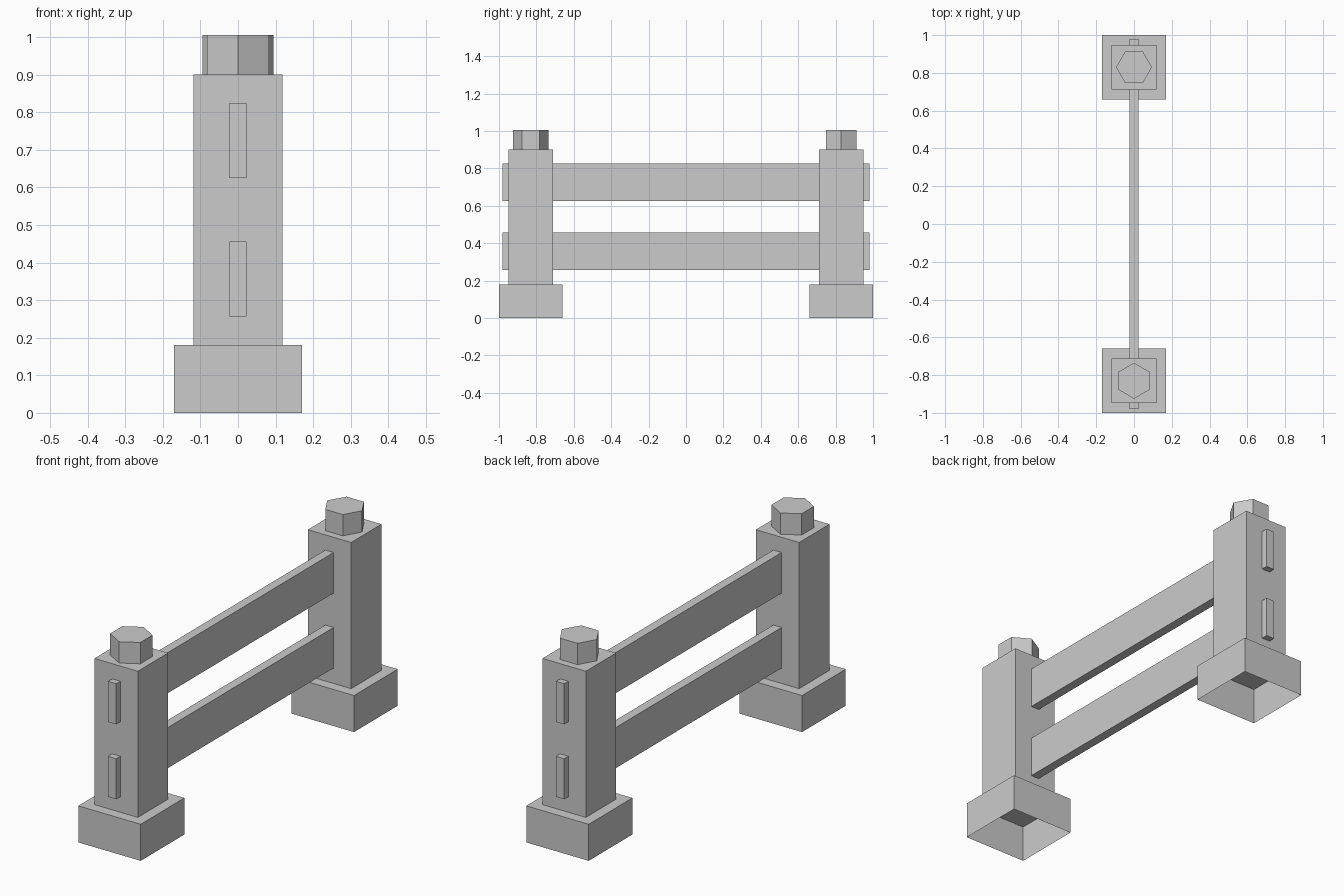
import bpy
import bmesh
from math import radians
from mathutils import Matrix

cube = bpy.data.objects.get("Cube")
if cube:
    bpy.data.objects.remove(cube, do_unlink=True)

GREY = (0.6, 0.6, 0.6, 1.0)
stone = bpy.data.materials.new("plain grey")
stone.use_nodes = True
stone.diffuse_color = GREY
stone.node_tree.nodes["Principled BSDF"].inputs["Base Color"].default_value = GREY


def finish(name, bm):
    mesh = bpy.data.meshes.new(name)
    bm.to_mesh(mesh)
    bm.free()
    mesh.materials.append(stone)
    obj = bpy.data.objects.new(name, mesh)
    bpy.context.collection.objects.link(obj)
    return obj


def box(name, size, y, z_bottom, open_bottom=False):
    bm = bmesh.new()
    place = Matrix.Translation((0, y, z_bottom + size[2] / 2)) @ Matrix.Diagonal((*size, 1))
    bmesh.ops.create_cube(bm, size=1, matrix=place)
    if open_bottom:
        bm.normal_update()
        under = [f for f in bm.faces if f.normal.z < -0.9]
        bmesh.ops.delete(bm, geom=under, context='FACES')
    return finish(name, bm)


def hex_cap(name, y, z_bottom, height, turn):
    bm = bmesh.new()
    place = Matrix.Translation((0, y, z_bottom + height / 2)) @ Matrix.Rotation(turn, 4, 'Z')
    bmesh.ops.create_cone(bm, cap_ends=True, segments=6, radius1=0.095,
                          radius2=0.095, depth=height, matrix=place)
    return finish(name, bm)


# Two posts: hollow footing, square shaft and six-sided cap
# create_cone starts with a corner on y, so the back cap is turned
for side, y, turn in (("front", -0.83, 0), ("back", 0.83, radians(30))):
    box(side + "_footing", (0.34, 0.34, 0.18), y, 0, open_bottom=True)
    box(side + "_post", (0.236, 0.236, 0.72), y, 0.18)
    hex_cap(side + "_cap", y, 0.9, 0.105, turn)

# Two rails running through both posts
for name, z in (("lower_rail", 0.256), ("upper_rail", 0.625)):
    box(name, (0.045, 1.96, 0.2), 0, z)
